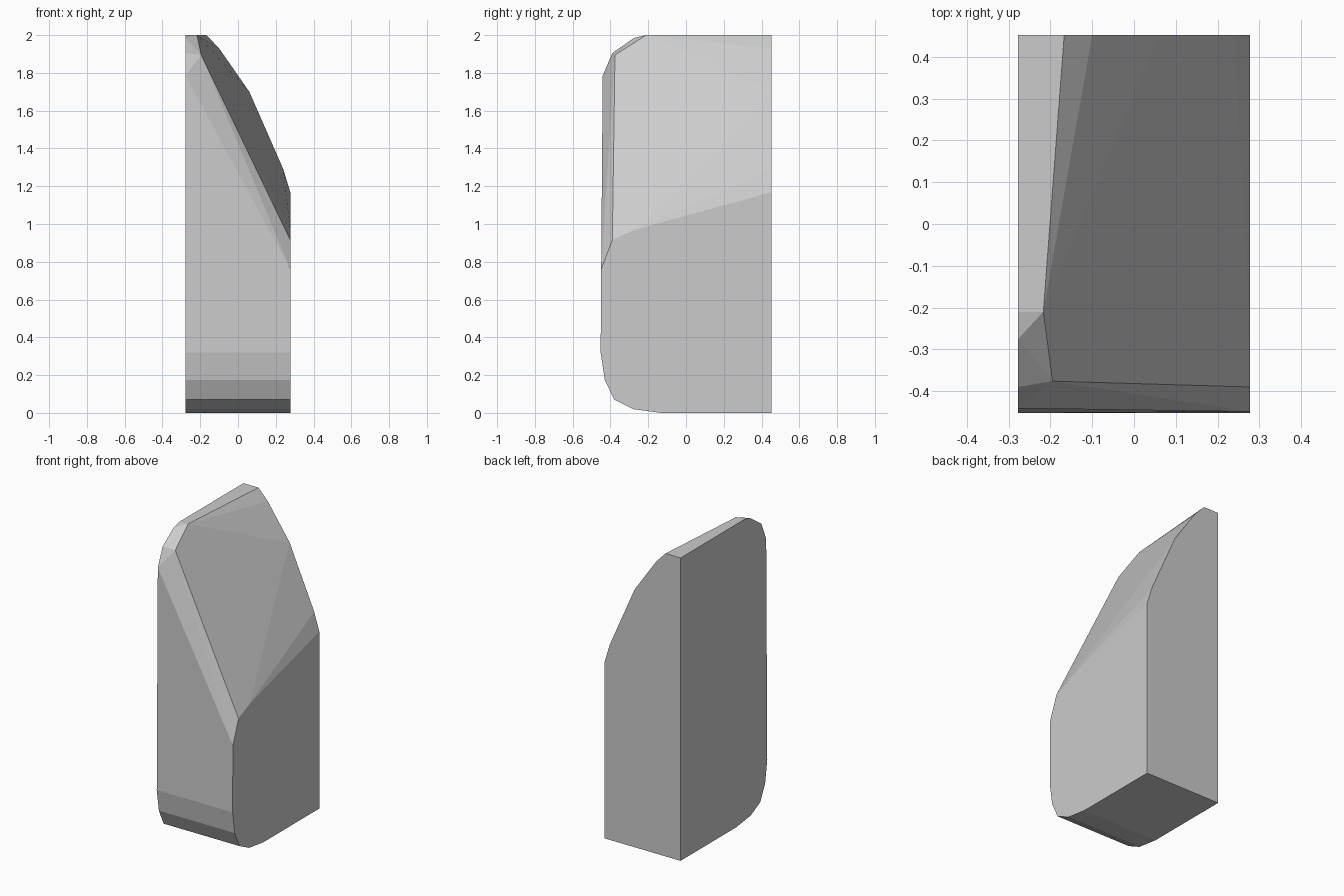
import bpy
import bmesh
import math

if "Cube" in bpy.data.objects:
    bpy.data.objects.remove(bpy.data.objects["Cube"], do_unlink=True)

# Plain grey finish
grey = bpy.data.materials.new("plain_grey")
grey.use_nodes = True
color = (0.6, 0.6, 0.6, 1.0)
grey.diffuse_color = color
grey.node_tree.nodes["Principled BSDF"].inputs["Base Color"].default_value = color

W, D = 0.277, 0.452

# Rounded front foot, shared by both side profiles (y, z)
foot = [(D, 0), (-0.13, 0), (-0.28, 0.02), (-0.38, 0.07), (-0.43, 0.175), (-D, 0.32)]
# Upper edges of the tall side and the short side (y, z)
tall_side = [(-0.441, 1.785), (-0.39, 1.905), (-0.275, 1.985), (-0.21, 2.0), (D, 2.0)]
short_side = [(-0.449, 0.76), (-0.39, 0.915), (-0.27, 0.97), (D, 1.168)]
# Curved shoulder along the back (x, z)
back_curve = [(-0.167, 2.0), (-0.10, 1.93), (0.06, 1.70), (0.24, 1.29)]
# Upper front corner of the slanted face
corner = [(-0.217, -0.21, 2.0), (-0.195, -0.376, 1.895)]

points = [(-W, y, z) for y, z in foot + tall_side]
points += [(W, y, z) for y, z in foot + short_side]
points += [(x, D, z) for x, z in back_curve] + corner

# Wrap the profiles in one convex skin
bm = bmesh.new()
for p in points:
    bm.verts.new(p)
bmesh.ops.convex_hull(bm, input=bm.verts[:])
bmesh.ops.delete(bm, geom=[v for v in bm.verts if not v.link_faces], context='VERTS')
bmesh.ops.dissolve_limit(bm, angle_limit=math.radians(0.5), verts=bm.verts[:], edges=bm.edges[:])
bmesh.ops.recalc_face_normals(bm, faces=bm.faces[:])

mesh = bpy.data.meshes.new("slanted_block")
bm.to_mesh(mesh)
bm.free()
mesh.materials.append(grey)
block = bpy.data.objects.new("slanted_block", mesh)
bpy.context.collection.objects.link(block)
